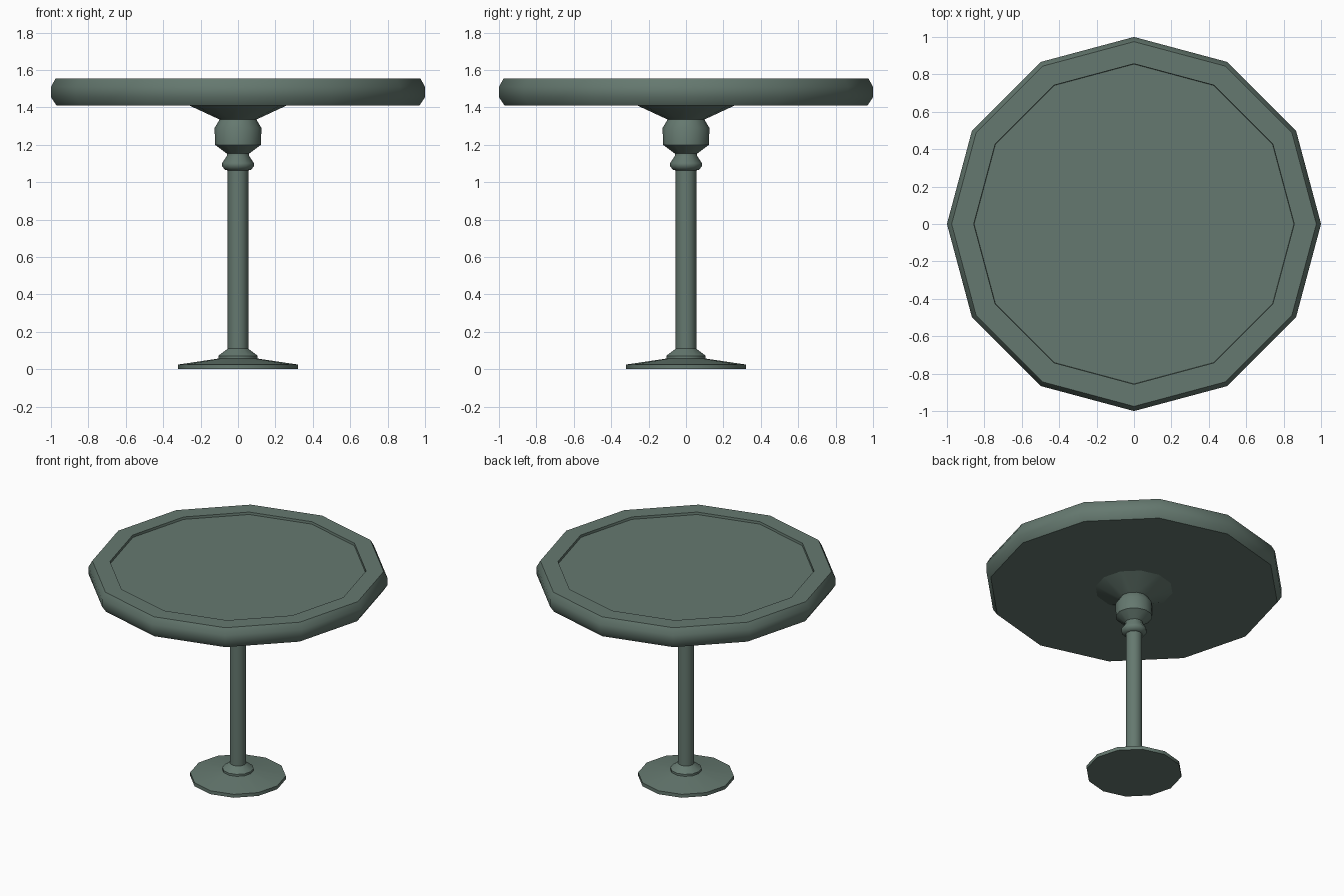
import bpy, bmesh
from math import cos, sin, pi, radians

if "Cube" in bpy.data.objects:
    bpy.data.objects.remove(bpy.data.objects["Cube"])

SIDES = 12


def lathe(name, profile):
    """Revolve (radius, z) points around z and cap both ends."""
    bm = bmesh.new()
    rings = [[bm.verts.new((r * cos(2 * pi * i / SIDES), r * sin(2 * pi * i / SIDES), z))
              for i in range(SIDES)] for r, z in profile]
    for a, b in zip(rings, rings[1:]):
        for i in range(SIDES):
            j = (i + 1) % SIDES
            bm.faces.new((a[i], a[j], b[j], b[i]))
    bm.faces.new(rings[0][::-1])
    bm.faces.new(rings[-1])
    bmesh.ops.recalc_face_normals(bm, faces=bm.faces)
    mesh = bpy.data.meshes.new(name)
    bm.to_mesh(mesh)
    bm.free()
    obj = bpy.data.objects.new(name, mesh)
    bpy.context.collection.objects.link(obj)
    mat = bpy.data.materials.get("painted_green") or bpy.data.materials.new("painted_green")
    mat.diffuse_color = (0.13, 0.19, 0.16, 1)
    mat.use_nodes = True
    mat.node_tree.nodes["Principled BSDF"].inputs["Base Color"].default_value = mat.diffuse_color
    mesh.materials.append(mat)
    bpy.ops.object.select_all(action='DESELECT')
    obj.select_set(True)
    bpy.context.view_layer.objects.active = obj
    bpy.ops.object.shade_smooth_by_angle(angle=radians(40))
    return obj


# Table top with bevelled rim and shallow recessed centre
lathe("table_top", [(0.97, 1.41), (1.0, 1.455), (1.0, 1.51), (0.975, 1.555),
                    (0.857, 1.555), (0.855, 1.538)])

# Turned pedestal: foot, column, collar, bulb and flared support
lathe("pedestal", [(0.32, 0.0), (0.32, 0.025), (0.105, 0.057), (0.105, 0.072),
                   (0.055, 0.11), (0.055, 1.063), (0.07, 1.067), (0.085, 1.085),
                   (0.085, 1.102), (0.06, 1.14), (0.06, 1.153), (0.123, 1.2),
                   (0.125, 1.29), (0.098, 1.335), (0.26, 1.41)])
